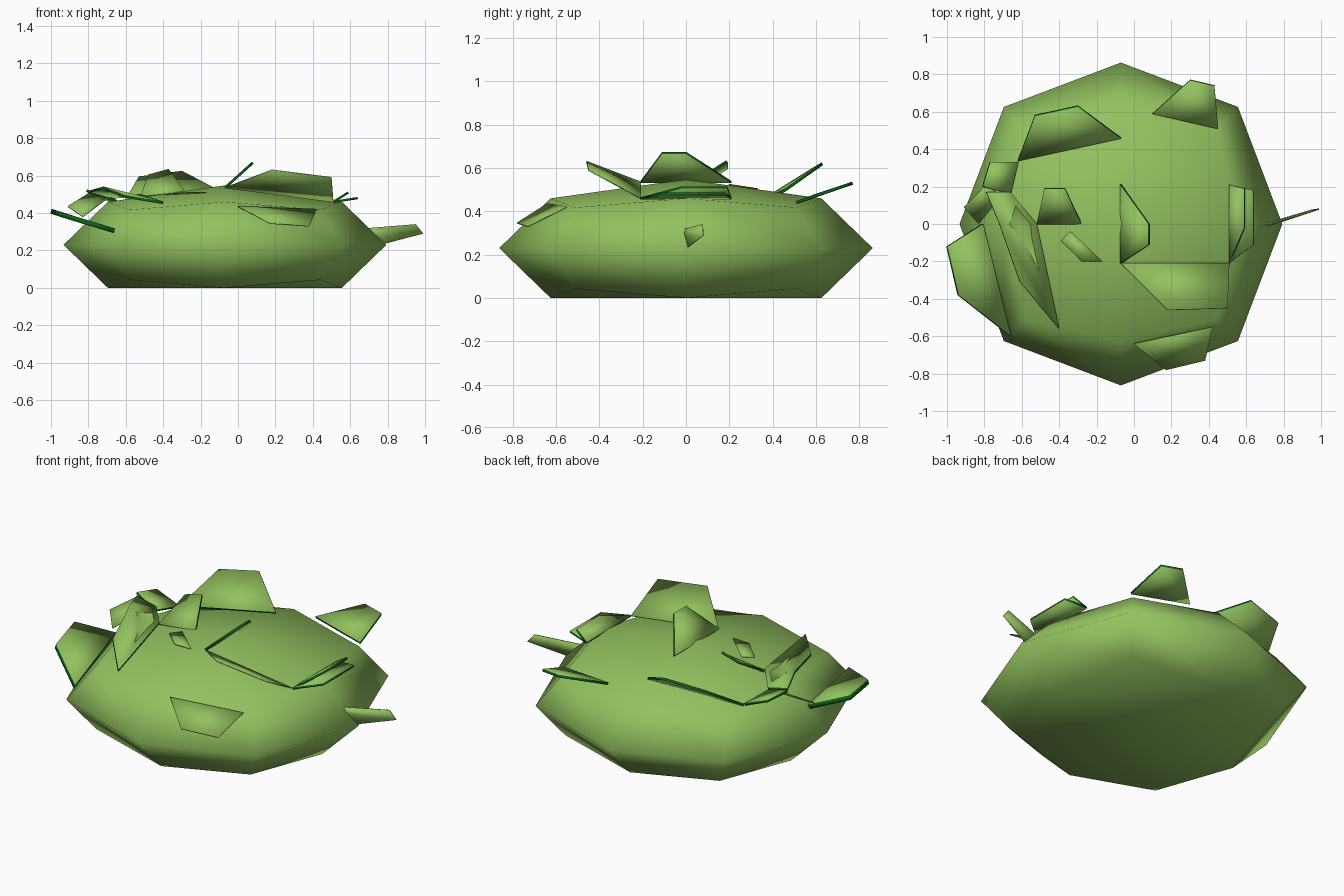
import bpy
import bmesh
from mathutils import Vector

cube = bpy.data.objects.get("Cube")
if cube:
    bpy.data.objects.remove(cube, do_unlink=True)


def make_material(name, rgb):
    mat = bpy.data.materials.new(name)
    mat.use_nodes = True
    color = (*rgb, 1.0)
    mat.diffuse_color = color
    bsdf = mat.node_tree.nodes["Principled BSDF"]
    bsdf.inputs["Base Color"].default_value = color
    bsdf.inputs["Roughness"].default_value = 0.9
    return mat


LEAF = make_material("leaf_green", (0.29, 0.54, 0.115))
RIM = make_material("dark_green_rim", (0.005, 0.12, 0.012))


def finish(bm, name, materials):
    bmesh.ops.recalc_face_normals(bm, faces=bm.faces)
    for f in bm.faces:
        f.smooth = True
    mesh = bpy.data.meshes.new(name)
    bm.to_mesh(mesh)
    bm.free()
    obj = bpy.data.objects.new(name, mesh)
    bpy.context.collection.objects.link(obj)
    for mat in materials:
        mesh.materials.append(mat)
    return obj


# Squashed ball made from a rounded cube, flattened to the ground
bm = bmesh.new()
bmesh.ops.create_cube(bm, size=2)
bmesh.ops.subdivide_edges(bm, edges=bm.edges[:], cuts=1, use_grid_fill=True)
for v in bm.verts:
    x, y, z = v.co.normalized()
    v.co.x = max(-0.863, min(0.863, x * 0.885)) - 0.07
    v.co.y = max(-0.863, min(0.863, y * 0.885))
    v.co.z = max(0.0, 0.23 + min(z * 0.325, 0.318))
finish(bm, "bush_body", [LEAF])


# Thin leaf plate: green on both sides, rim in its own colour
def leaf(name, *points, thick=0.014, rim=RIM):
    pts = [Vector(p) for p in points]
    normal = sum((a.cross(b) for a, b in zip(pts, pts[1:] + pts[:1])), Vector())
    shift = normal.normalized() * thick / 2
    bm = bmesh.new()
    upper = [bm.verts.new(p + shift) for p in pts]
    lower = [bm.verts.new(p - shift) for p in pts]
    bm.faces.new(upper)
    bm.faces.new(lower[::-1])
    n = len(pts)
    for i in range(n):
        j = (i + 1) % n
        side = bm.faces.new((upper[i], lower[i], lower[j], upper[j]))
        side.material_index = 1
    return finish(bm, name, [LEAF, rim])


# Leaves on the crown
leaf("crown_leaf", (-.07, -.21, .535), (.08, -.11, .67), (.08, 0, .67), (-.07, .21, .535))
leaf("front_crown_leaf", (-.07, -.21, .535), (.18, -.46, .63), (.5, -.45, .59),
     (.51, -.21, .46), thick=0.006, rim=LEAF)
leaf("small_crown_leaf", (-.52, 0, .485), (-.48, .19, .6), (-.37, .19, .63), (-.28, 0, .51))
leaf("flat_crown_leaf", (-.34, -.04, .505), (-.39, -.09, .5), (-.28, -.2, .51),
     (-.17, -.2, .51), thick=0.006, rim=LEAF)

# Leaves on the +x side
leaf("side_tip_leaf", (.55, -.06, .3), (.7, 0, .32), (.95, .075, .34),
     (.99, .08, .29), (.78, .01, .235), thick=0.006, rim=LEAF)
leaf("side_low_leaf", (.51, -.21, .46), (.64, -.11, .48), (.64, .18, .48), (.51, .21, .46), thick=0.012)
leaf("side_high_leaf", (.51, -.21, .46), (.59, -.02, .51), (.59, .19, .51), (.51, .21, .46), thick=0.012)

# Leaves around the front and back edges
leaf("front_edge_leaf", (0, -.64, .435), (.17, -.78, .345), (.38, -.73, .33),
     (.42, -.55, .42), thick=0.006, rim=LEAF)
leaf("back_leaf", (.1, .59, .47), (.3, .77, .53), (.43, .74, .52), (.45, .51, .44))
leaf("back_broad_leaf", (-.07, .46, .5), (-.3, .63, .62), (-.53, .58, .59), (-.62, .34, .44))

# Overlapping leaves on the -x side
leaf("low_side_leaf", (-.81, 0, .35), (-1, -.12, .41), (-.94, -.38, .39), (-.66, -.6, .305), thick=0.026)
leaf("long_side_leaf", (-.4, -.56, .455), (-.61, -.31, .49), (-.72, 0, .535),
     (-.79, .17, .515), (-.66, .17, .485), (-.52, 0, .495))
leaf("outer_side_leaf", (-.83, 0, .38), (-.91, .09, .435), (-.79, .21, .51),
     (-.71, .15, .47), thick=0.006, rim=LEAF)
leaf("back_side_leaf", (-.66, .16, .47), (-.81, .2, .52), (-.77, .33, .5), (-.62, .33, .44))
